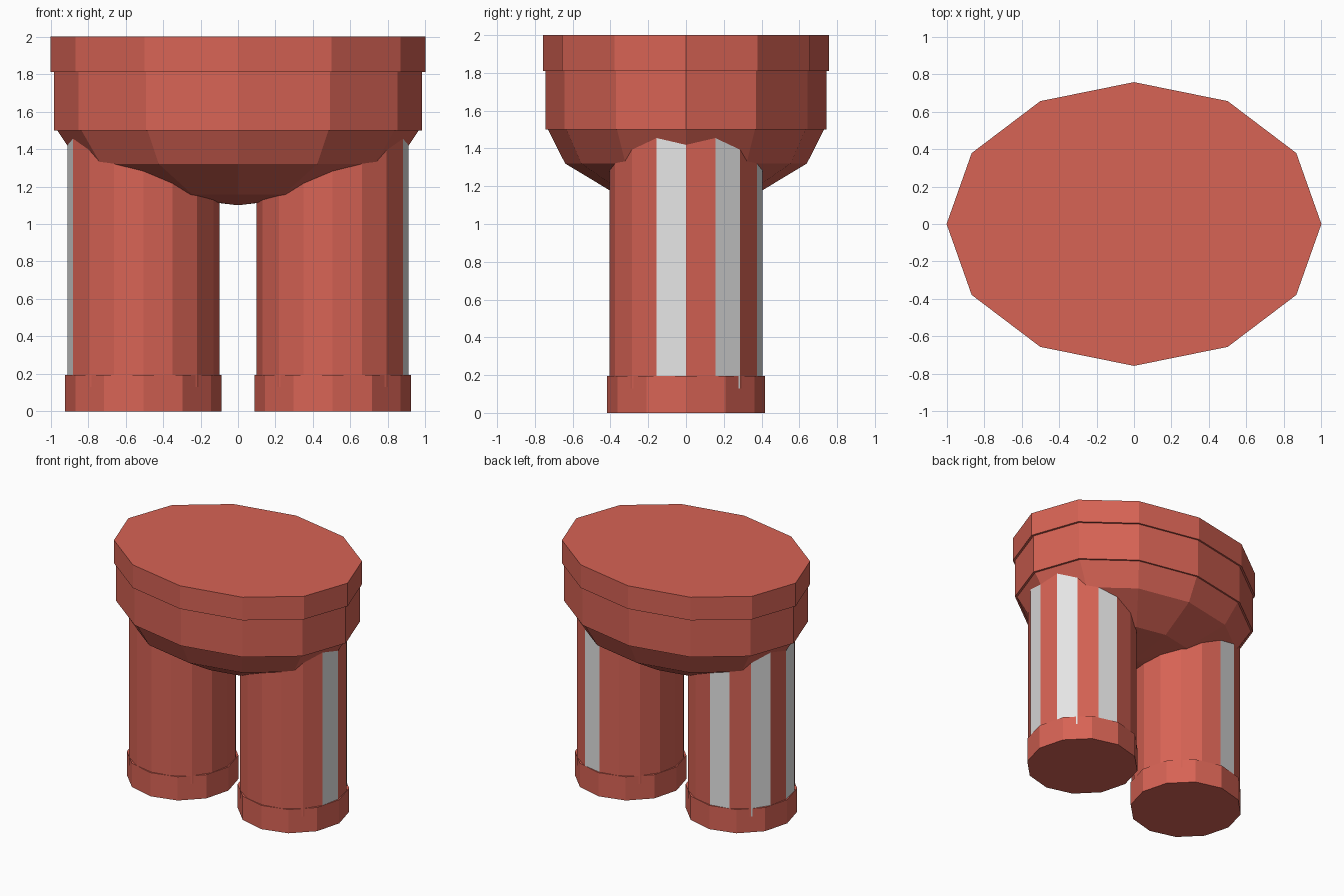
import bpy, bmesh, math

if "Cube" in bpy.data.objects:
    bpy.data.objects.remove(bpy.data.objects["Cube"])


def make_material(name, color):
    mat = bpy.data.materials.new(name)
    mat.diffuse_color = (*color, 1.0)
    mat.use_nodes = True
    mat.node_tree.nodes["Principled BSDF"].inputs["Base Color"].default_value = mat.diffuse_color
    return mat


RED = make_material("brick red", (0.68, 0.125, 0.09))
GREY = make_material("light grey", (0.78, 0.78, 0.78))


def lathe(name, profile, sides, squash=1.0, x=0.0, stripes=(), mirror=False):
    """Closed flat-sided solid from (radius, z) rings; stripes are side indices in grey."""
    bm = bmesh.new()
    rings = []
    for r, z in profile:
        if r == 0:
            rings.append([bm.verts.new((x, 0, z))] * sides)
            continue
        ring = []
        for i in range(sides):
            a = 2 * math.pi * i / sides
            c = -math.cos(a) if mirror else math.cos(a)
            ring.append(bm.verts.new((x + r * c, r * squash * math.sin(a), z)))
        rings.append(ring)
    for low, high in zip(rings, rings[1:]):
        for i in range(sides):
            j = (i + 1) % sides
            corners = list(dict.fromkeys((low[i], low[j], high[j], high[i])))
            face = bm.faces.new(corners)
            face.material_index = 1 if i in stripes else 0
    for ring, (r, z) in ((rings[0], profile[0]), (rings[-1], profile[-1])):
        if r > 0:
            bm.faces.new(ring)
    bmesh.ops.recalc_face_normals(bm, faces=bm.faces)
    mesh = bpy.data.meshes.new(name)
    bm.to_mesh(mesh)
    bm.free()
    mesh.materials.append(RED)
    if stripes:
        mesh.materials.append(GREY)
    obj = bpy.data.objects.new(name, mesh)
    bpy.context.collection.objects.link(obj)
    return obj


# Oval body: rounded underside, waist band and wider rim
OVAL = 0.757
lathe("rounded_underside", [(0, 1.1), (0.487, 1.157), (0.845, 1.32), (0.965, 1.5)], 12, OVAL)
lathe("waist_band", [(0.982, 1.5), (0.982, 1.81)], 12, OVAL)
lathe("top_rim", [(1.0, 1.81), (1.0, 2.0)], 12, OVAL)

# Legs with three grey outer stripes, each standing in a slightly wider cuff
for side, sign in (("right", 1), ("left", -1)):
    x = 0.505 * sign
    lathe(side + "_leg", [(0.406, 0.13), (0.406, 1.49)], 16, 1.0, x,
          stripes=(15, 1, 3), mirror=sign < 0)
    lathe(side + "_cuff", [(0.418, 0.0), (0.418, 0.195)], 12, 1.0, x, mirror=sign < 0)
